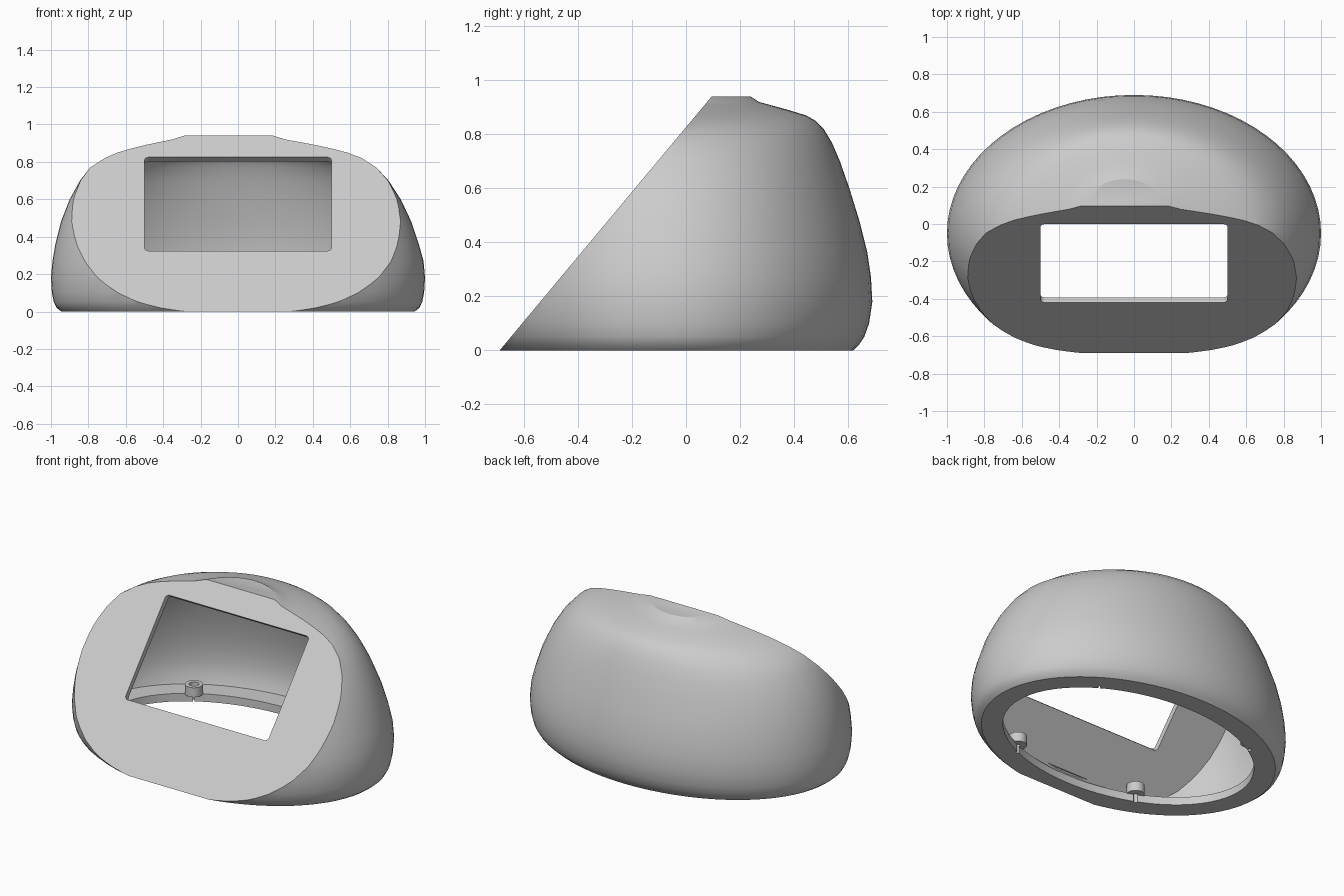
import bpy, bmesh, math
from mathutils import Vector, Matrix

cube = bpy.data.objects.get("Cube")
if cube:
    bpy.data.objects.remove(cube)

grey = bpy.data.materials.new("matte grey")
grey.use_nodes = True
grey.diffuse_color = (0.6, 0.6, 0.6, 1)
grey.node_tree.nodes["Principled BSDF"].inputs["Base Color"].default_value = (0.6, 0.6, 0.6, 1)

SEGS = 72
CENTRE_Y = -0.05
SLOPE = math.atan2(0.94, 0.785)                       # tilt of the front panel
OUTWARD = Vector((0, -math.sin(SLOPE), math.cos(SLOPE)))
FRONT_EDGE = Vector((0, -0.69, 0))
WALL, PANEL, FLANGE = 0.035, 0.035, 0.05

# Elliptical sections of the dome: height, half width, half depth, x shift
SECTIONS = [
    (0.0, 0.945, 0.67, 0), (0.02, 0.97, 0.69, 0), (0.05, 0.985, 0.71, 0),
    (0.1, 0.995, 0.728, 0), (0.18, 1.0, 0.74, 0), (0.27, 0.992, 0.735, 0),
    (0.36, 0.972, 0.722, -0.005), (0.48, 0.937, 0.692, -0.01), (0.6, 0.885, 0.655, -0.015),
    (0.7, 0.825, 0.62, -0.02), (0.77, 0.765, 0.59, -0.025), (0.82, 0.69, 0.56, -0.025),
    (0.85, 0.62, 0.53, -0.03), (0.87, 0.55, 0.495, -0.035), (0.89, 0.47, 0.43, -0.04),
    (0.905, 0.4, 0.375, -0.045), (0.92, 0.33, 0.32, -0.05), (0.94, 0.275, 0.29, -0.05),
]


def add_object(name, bm):
    bmesh.ops.recalc_face_normals(bm, faces=bm.faces)
    mesh = bpy.data.meshes.new(name)
    bm.to_mesh(mesh)
    bm.free()
    mesh.materials.append(grey)
    obj = bpy.data.objects.new(name, mesh)
    bpy.context.collection.objects.link(obj)
    return obj


def loft(sections):
    """Closed solid through a stack of elliptical sections."""
    bm = bmesh.new()
    rings = []
    for z, a, b, cx in sections:
        angles = [math.tau * i / SEGS for i in range(SEGS)]
        rings.append([bm.verts.new((cx + a * math.cos(t), CENTRE_Y + b * math.sin(t), z))
                      for t in angles])
    for low, high in zip(rings, rings[1:]):
        for i in range(SEGS):
            j = (i + 1) % SEGS
            bm.faces.new((low[i], low[j], high[j], high[i]))
    bm.faces.new(rings[0][::-1])
    bm.faces.new(rings[-1])
    return bm


def slice_front(bm, inset):
    """Cut the solid along the sloping panel plane and close the cut."""
    result = bmesh.ops.bisect_plane(
        bm, geom=bm.verts[:] + bm.edges[:] + bm.faces[:],
        plane_co=FRONT_EDGE - OUTWARD * inset, plane_no=OUTWARD, clear_outer=True)
    edges = [e for e in result["geom_cut"] if isinstance(e, bmesh.types.BMEdge)]
    bmesh.ops.contextual_create(bm, geom=edges)


def cylinder(x, y, low, high, radius):
    bm = bmesh.new()
    bmesh.ops.create_cone(bm, cap_ends=True, segments=24, radius1=radius, radius2=radius,
                          depth=high - low,
                          matrix=Matrix.Translation((x, y, (low + high) / 2)))
    return bm


def carve(target, cutters):
    """Subtract the cutters, keep the result and discard the cutters."""
    for cutter in cutters:
        cutter.hide_render = True
        mod = target.modifiers.new("cut", "BOOLEAN")
        mod.operation = "DIFFERENCE"
        mod.solver = "EXACT"
        mod.object = cutter
    graph = bpy.context.evaluated_depsgraph_get()
    mesh = bpy.data.meshes.new_from_object(target.evaluated_get(graph))
    target.modifiers.clear()
    target.data = mesh
    for cutter in cutters:
        bpy.data.objects.remove(cutter)


def smooth(obj):
    bpy.ops.object.select_all(action="DESELECT")
    obj.select_set(True)
    bpy.context.view_layer.objects.active = obj
    bpy.ops.object.shade_smooth_by_angle(angle=math.radians(28))


# Outer housing with the sloping front
body = loft(SECTIONS)
slice_front(body, 0)
housing = add_object("housing", body)

# Hollow interior above the bottom flange
inner = [(z, a - WALL, b - WALL, cx) for z, a, b, cx in SECTIONS if FLANGE <= z < 0.9]
cavity_bm = loft(inner)
slice_front(cavity_bm, PANEL)
cavity = add_object("cavity_cutter", cavity_bm)

# Oval opening in the base
opening = add_object("opening_cutter", loft([(-0.1, 0.82, 0.545, 0), (0.07, 0.82, 0.545, 0)]))

# Rounded window through the sloping panel
window_bm = bmesh.new()
bmesh.ops.create_cube(window_bm, size=1, matrix=Matrix.Diagonal((1.0, 0.652, 0.2, 1)))
corners = [e for e in window_bm.edges
           if abs(e.verts[0].co.z - e.verts[1].co.z) > 0.1]
bmesh.ops.bevel(window_bm, geom=corners, offset=0.022, segments=5, profile=0.5,
                affect="EDGES")
window_bm.transform(Matrix.Translation((0, -0.21, 0.575)) @ Matrix.Rotation(SLOPE, 4, "X"))
window = add_object("window_cutter", window_bm)

# Screw positions, mirrored left and right
SPOTS = [(side * x, y) for side in (-1, 1) for x, y in ((0.44, -0.51), (0.56, 0.36))]
holes = [add_object("hole_cutter", cylinder(x, y, -0.05, 0.2 if y > 0 else 0.08, 0.012))
         for x, y in SPOTS]
carve(housing, [cavity, opening, window] + holes)
smooth(housing)

# Screw posts standing on the flange
for x, y in SPOTS:
    post = add_object("screw_post", cylinder(x, y, FLANGE - 0.005, 0.105, 0.052))
    bore = add_object("bore_cutter", cylinder(x, y, 0.07, 0.2, 0.028))
    through = add_object("bore_cutter", cylinder(x, y, 0, 0.2, 0.012))
    carve(post, [bore, through])
    smooth(post)
